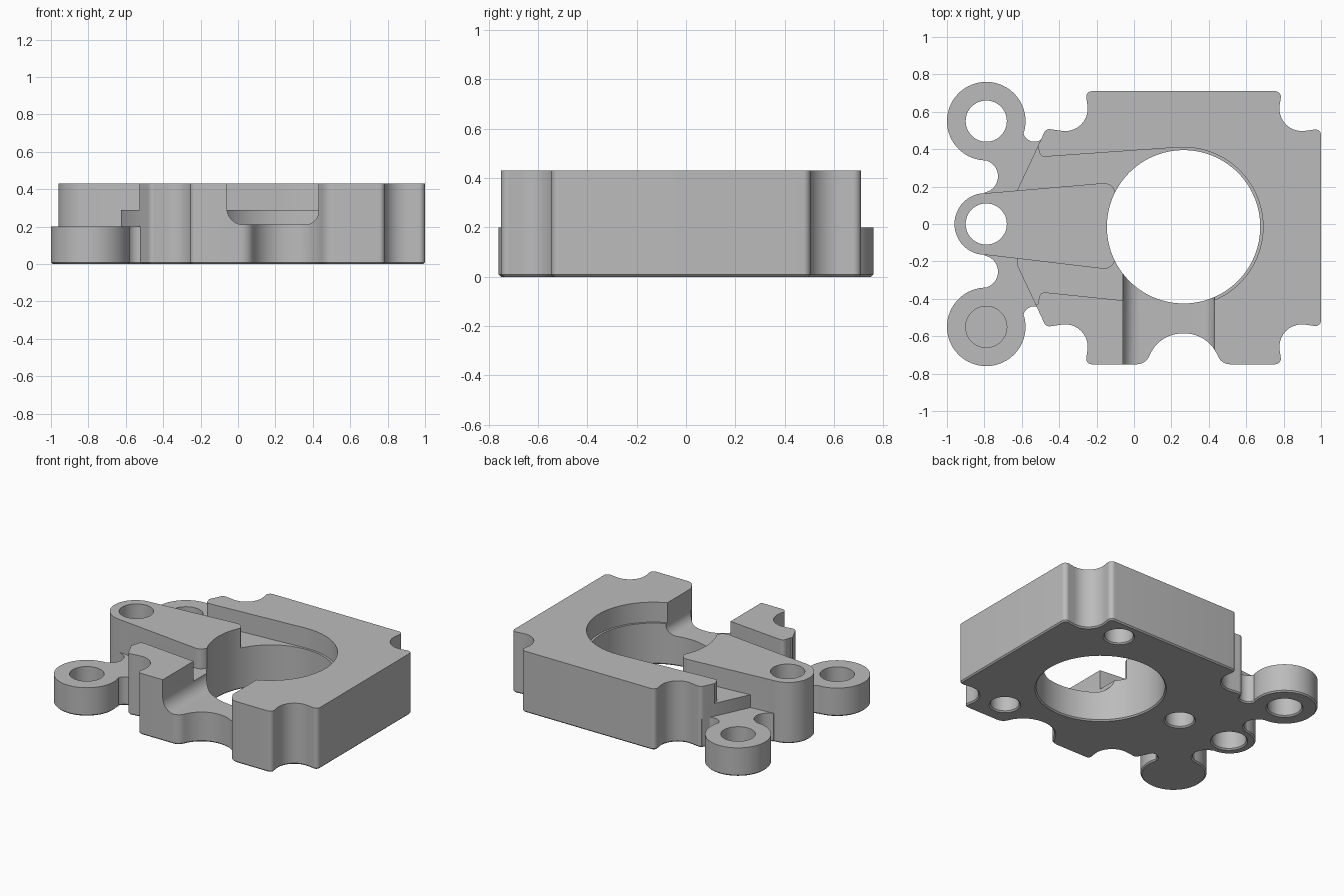
import bpy, bmesh, math
from mathutils import Vector, Matrix

cube = bpy.data.objects.get("Cube")
if cube:
    bpy.data.objects.remove(cube, do_unlink=True)

grey = bpy.data.materials.new("machined_grey")
grey.use_nodes = True
tone = (0.5, 0.5, 0.5, 1)
grey.diffuse_color = tone
for node in grey.node_tree.nodes:
    if node.type == 'BSDF_PRINCIPLED':
        node.inputs["Base Color"].default_value = tone

TOP = 0.43       # height of the main block
LOW = 0.2        # height of the ears
BORE = (0.265, -0.015)


def rounded(corners, steps=10):
    """Turn (x, y, radius) corners into an outline with filleted corners."""
    out = []
    for i, (x, y, r) in enumerate(corners):
        p = Vector((x, y))
        if r == 0:
            out.append(p)
            continue
        a = (Vector(corners[i - 1][:2]) - p).normalized()
        b = (Vector(corners[(i + 1) % len(corners)][:2]) - p).normalized()
        half = a.angle(b) / 2
        centre = p + (a + b).normalized() * (r / math.sin(half))
        reach = r / math.tan(half)
        start, end = p + a * reach - centre, p + b * reach - centre
        sweep = math.atan2(start.x * end.y - start.y * end.x, start.dot(end))
        for k in range(steps + 1):
            out.append(centre + Matrix.Rotation(sweep * k / steps, 2) @ start)
    return out


def prism(name, outline, z0, z1):
    bm = bmesh.new()
    face = bm.faces.new([bm.verts.new((p[0], p[1], z0)) for p in outline])
    grown = bmesh.ops.extrude_face_region(bm, geom=[face])["geom"]
    for v in grown:
        if isinstance(v, bmesh.types.BMVert):
            v.co.z = z1
    bmesh.ops.recalc_face_normals(bm, faces=bm.faces)
    mesh = bpy.data.meshes.new(name)
    bm.to_mesh(mesh)
    bm.free()
    mesh.materials.append(grey)
    obj = bpy.data.objects.new(name, mesh)
    bpy.context.collection.objects.link(obj)
    return obj


def cylinder(name, centre, radius, z0, z1, sides=48):
    turn = math.tau / sides
    ring = [(centre[0] + radius * math.cos(i * turn),
             centre[1] + radius * math.sin(i * turn)) for i in range(sides)]
    return prism(name, ring, z0, z1)


def combine(target, other, operation):
    mod = target.modifiers.new("combine", 'BOOLEAN')
    mod.operation = operation
    mod.solver = 'EXACT'
    mod.object = other
    bpy.context.view_layer.objects.active = target
    bpy.ops.object.modifier_apply(modifier=mod.name)
    bpy.data.objects.remove(other, do_unlink=True)


def cut(target, other):
    combine(target, other, 'DIFFERENCE')


def join(target, other):
    combine(target, other, 'UNION')


# Main block with scalloped corners and a scallop in the front
back = [(1.0, 0.51, 0.03), (0.755, 0.475, 0.12), (0.79, 0.71, 0.03),
        (-0.26, 0.71, 0.03), (-0.225, 0.475, 0.12), (-0.47, 0.51, 0.03),
        (-0.625, 0.18, 0)]
front = [(x, -0.04 - y, r) for x, y, r in reversed(back)]
scallop = [(0.06, -0.75, 0.07), (0.14, -0.585, 0.19),
           (0.39, -0.585, 0.19), (0.47, -0.75, 0.07)]
bracket = prism("bearing_bracket",
                rounded(back + front[:4] + scallop + front[4:]), 0, TOP)

# Flared pocket around the bore, open to the side
pocket = [(0.24, 0.41, 0), (-0.5, 0.358, 0.03), (-0.515, 0.42, 0),
          (-0.8, 0.42, 0), (-0.8, -0.43, 0), (-0.515, -0.43, 0),
          (-0.5, -0.363, 0.03), (0.225, -0.438, 0)]
cut(bracket, prism("pocket_cutter", rounded(pocket), 0.29, 0.6))
cut(bracket, cylinder("pocket_ring_cutter", BORE, 0.425, 0.29, 0.6, 96))

# Front slot with rounded floor corners
slot = prism("slot_cutter", rounded([(-0.06, 0.21, 0.09), (0.43, 0.21, 0.07),
                                     (0.43, 0.6, 0), (-0.06, 0.6, 0)]), 0.2, 0.9)
slot.data.transform(Matrix.Rotation(math.pi / 2, 4, 'X'))
cut(bracket, slot)

# Low web linking the ears, relieved between them
web = prism("web", [(-0.8, -0.5), (-0.4, -0.5), (-0.4, 0.5), (-0.8, 0.5)], 0, LOW)
for side in (1, -1):
    cut(web, cylinder("inner_relief", (-0.815, 0.255 * side), 0.088, -0.1, 0.5))
    cut(web, cylinder("outer_relief", (-0.533, 0.5 * side), 0.06, -0.1, 0.5))
join(bracket, web)

# Tall arm with its end boss, and the two ears
arm = [(-0.8, -0.164, 0), (-0.1, -0.247, 0.06), (-0.1, 0.224, 0.06), (-0.8, 0.164, 0)]
join(bracket, prism("arm", rounded(arm), 0, TOP))
join(bracket, cylinder("arm_boss", (-0.795, 0), 0.165, 0, TOP))
for side in (1, -1):
    join(bracket, cylinder("ear", (-0.79, 0.55 * side), 0.21, 0, LOW, 64))

# Bore, through holes and blind holes in the underside
cut(bracket, cylinder("bore_cutter", BORE, 0.41, -0.1, 0.6, 96))
for y in (0.55, 0, -0.55):
    cut(bracket, cylinder("ear_hole", (-0.79, y), 0.11, -0.1, 0.6))
for spot in ((0.6, 0.565), (0.6, -0.565), (-0.38, 0)):
    cut(bracket, cylinder("blind_hole", spot, 0.092, -0.1, 0.28))

# Small chamfer on every bottom edge
bm = bmesh.new()
bm.from_mesh(bracket.data)
bmesh.ops.remove_doubles(bm, verts=bm.verts, dist=0.0003)
bmesh.ops.dissolve_limit(bm, angle_limit=math.radians(0.5),
                         verts=bm.verts, edges=bm.edges)
bm.normal_update()
rim = [e for e in bm.edges if len(e.link_faces) == 2
       and all(abs(v.co.z) < 0.0005 for v in e.verts)
       and any(abs(f.normal.z) < 0.1 for f in e.link_faces)]
bmesh.ops.bevel(bm, geom=rim, offset=0.009, segments=1, profile=0.5,
                affect='EDGES', clamp_overlap=False)
bm.to_mesh(bracket.data)
bm.free()
for poly in bracket.data.polygons:
    poly.material_index = 0

# Smooth the curved walls, keep machined edges sharp
bpy.ops.object.select_all(action='DESELECT')
bracket.select_set(True)
bpy.context.view_layer.objects.active = bracket
bpy.ops.object.shade_smooth_by_angle(angle=math.radians(30))
